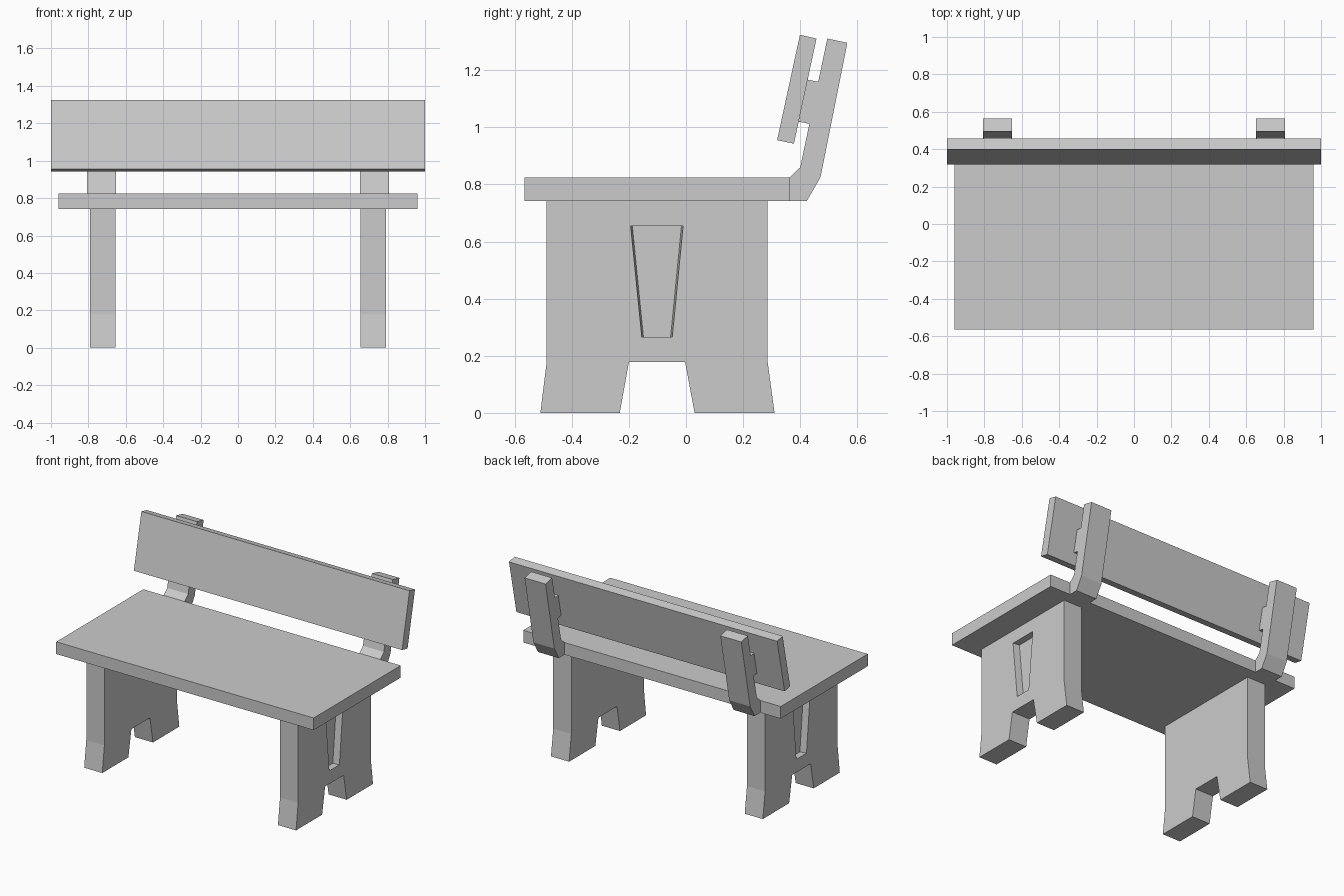
import bpy
import bmesh

if "Cube" in bpy.data.objects:
    bpy.data.objects.remove(bpy.data.objects["Cube"])


def prism(name, x0, x1, profile, end_profile=None, mirror=False):
    """Solid between a (y, z) profile at x0 and a matching one at x1."""
    bm = bmesh.new()
    a = [bm.verts.new((x0, y, z)) for y, z in profile]
    b = [bm.verts.new((x1, y, z)) for y, z in (end_profile or profile)]
    bm.faces.new(a)
    bm.faces.new(b[::-1])
    n = len(a)
    for i in range(n):
        j = (i + 1) % n
        bm.faces.new((a[i], b[i], b[j], a[j]))
    bmesh.ops.recalc_face_normals(bm, faces=bm.faces[:])
    mesh = bpy.data.meshes.new(name)
    bm.to_mesh(mesh)
    bm.free()
    obj = bpy.data.objects.new(name, mesh)
    bpy.context.collection.objects.link(obj)
    if mirror:
        obj.modifiers.new("Mirror", 'MIRROR').use_mirror_merge = False
    return obj


# Seat slab
prism("seat", -0.96, 0.96,
      [(-0.565, 0.742), (0.362, 0.742), (0.362, 0.824), (-0.565, 0.824)])

# Leaning backrest board
prism("backrest", -1.0, 1.0,
      [(0.319, 0.955), (0.378, 0.943), (0.457, 1.311), (0.399, 1.324)])

# Bent back supports rising from the rear edge of the seat
prism("back_supports", 0.652, 0.808,
      [(0.362, 0.742), (0.423, 0.742), (0.471, 0.825), (0.565, 1.296),
       (0.495, 1.311), (0.4, 0.86), (0.362, 0.824)], mirror=True)

# Spacer blocks between backrest and supports
prism("back_spacers", 0.655, 0.805,
      [(0.394, 1.02), (0.434, 1.012), (0.465, 1.159), (0.425, 1.167)],
      mirror=True)

# Slab legs with flared, split feet
legs = prism("legs", 0.655, 0.79,
             [(-0.51, 0), (-0.232, 0), (-0.2, 0.178), (-0.003, 0.178),
              (0.03, 0), (0.31, 0), (0.286, 0.178), (0.286, 0.742),
              (-0.488, 0.742), (-0.488, 0.178)])

# Tapered recess cut into the outer face of each leg
cutter = prism("recess_cutter", 0.745, 0.835,
               [(-0.149, 0.266), (-0.054, 0.266), (-0.016, 0.655), (-0.188, 0.655)],
               [(-0.161, 0.266), (-0.042, 0.266), (-0.004, 0.655), (-0.2, 0.655)])
cutter.hide_render = True
cutter.hide_set(True)
cut = legs.modifiers.new("Recess", 'BOOLEAN')
cut.operation = 'DIFFERENCE'
cut.solver = 'EXACT'
cut.object = cutter
legs.modifiers.new("Mirror", 'MIRROR').use_mirror_merge = False
